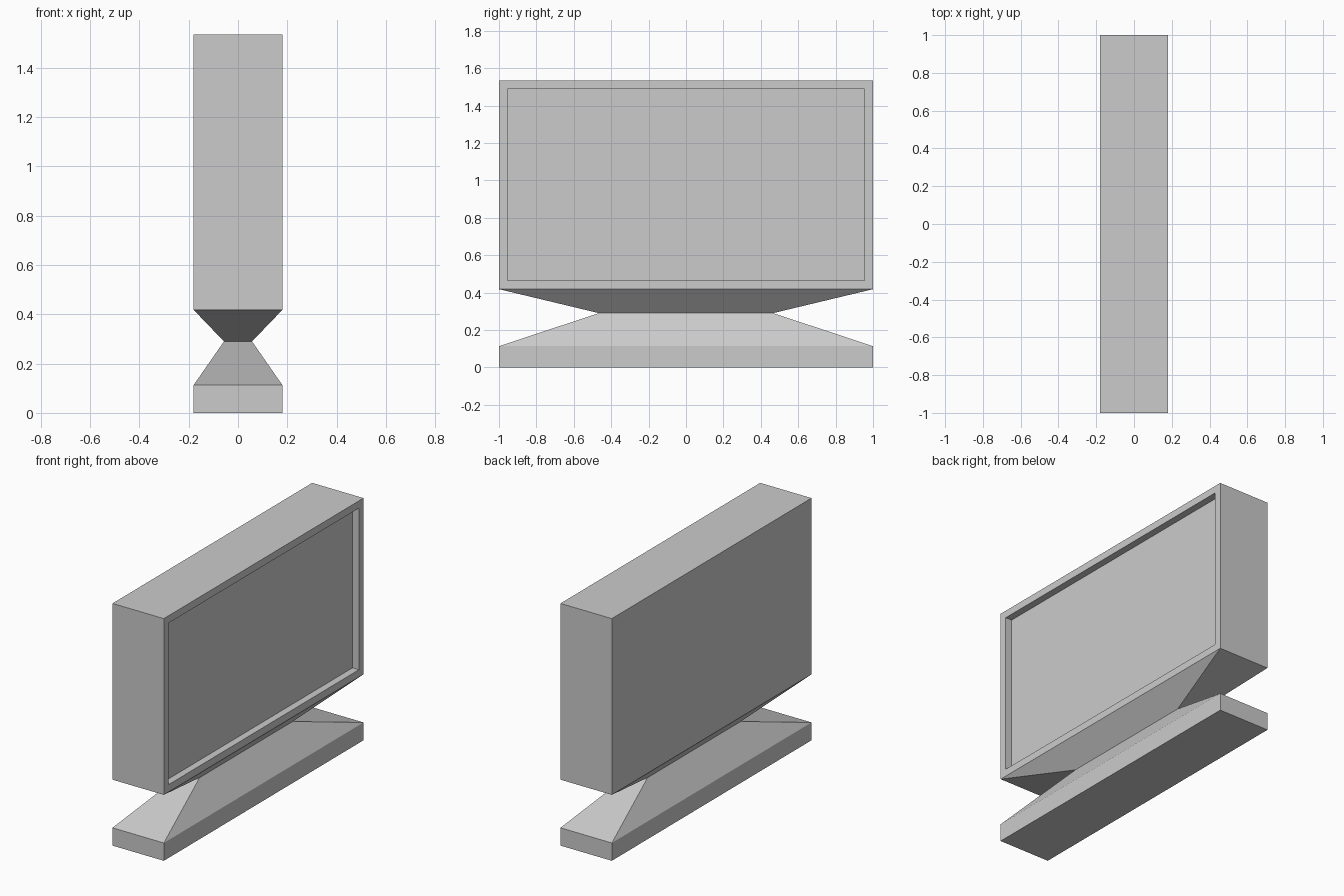
import bpy, bmesh

if "Cube" in bpy.data.objects:
    bpy.data.objects.remove(bpy.data.objects["Cube"])

HALF_X, HALF_Y = 0.18, 1.0      # full footprint
WAIST_X, WAIST_Y = 0.057, 0.466  # narrow neck


def loft(rings, cap_bottom, cap_top):
    """Stack rectangles given as (half_x, half_y, z) into a bmesh."""
    bm = bmesh.new()
    loops = [[bm.verts.new((sx * hx, sy * hy, z))
              for sx, sy in ((-1, -1), (1, -1), (1, 1), (-1, 1))]
             for hx, hy, z in rings]
    for a, b in zip(loops, loops[1:]):
        for i in range(4):
            j = (i + 1) % 4
            bm.faces.new((a[i], a[j], b[j], b[i]))
    if cap_bottom:
        bm.faces.new(loops[0][::-1])
    if cap_top:
        bm.faces.new(loops[-1])
    bm.normal_update()
    return bm


def add_object(name, bm):
    mesh = bpy.data.meshes.new(name)
    bm.to_mesh(mesh)
    bm.free()
    obj = bpy.data.objects.new(name, mesh)
    bpy.context.collection.objects.link(obj)
    return obj


# Stand: flat plinth tapering up to the neck
stand = loft([(HALF_X, HALF_Y, 0.0),
              (HALF_X, HALF_Y, 0.113),
              (WAIST_X, WAIST_Y, 0.29)], True, False)
add_object("stand", stand)

# Cabinet: flares out from the neck into the screen housing
cabinet = loft([(WAIST_X, WAIST_Y, 0.29),
                (HALF_X, HALF_Y, 0.418),
                (HALF_X, HALF_Y, 1.535)], False, True)

# Recessed screen on the +x side, framed by an even bezel
screen = max(cabinet.faces, key=lambda f: f.normal.x)
bmesh.ops.inset_region(cabinet, faces=[screen], thickness=0.066)
walls = bmesh.ops.inset_region(cabinet, faces=[screen], thickness=0.0)
bmesh.ops.translate(cabinet, verts=screen.verts[:], vec=(-0.045, 0, 0))
add_object("screen_cabinet", cabinet)
